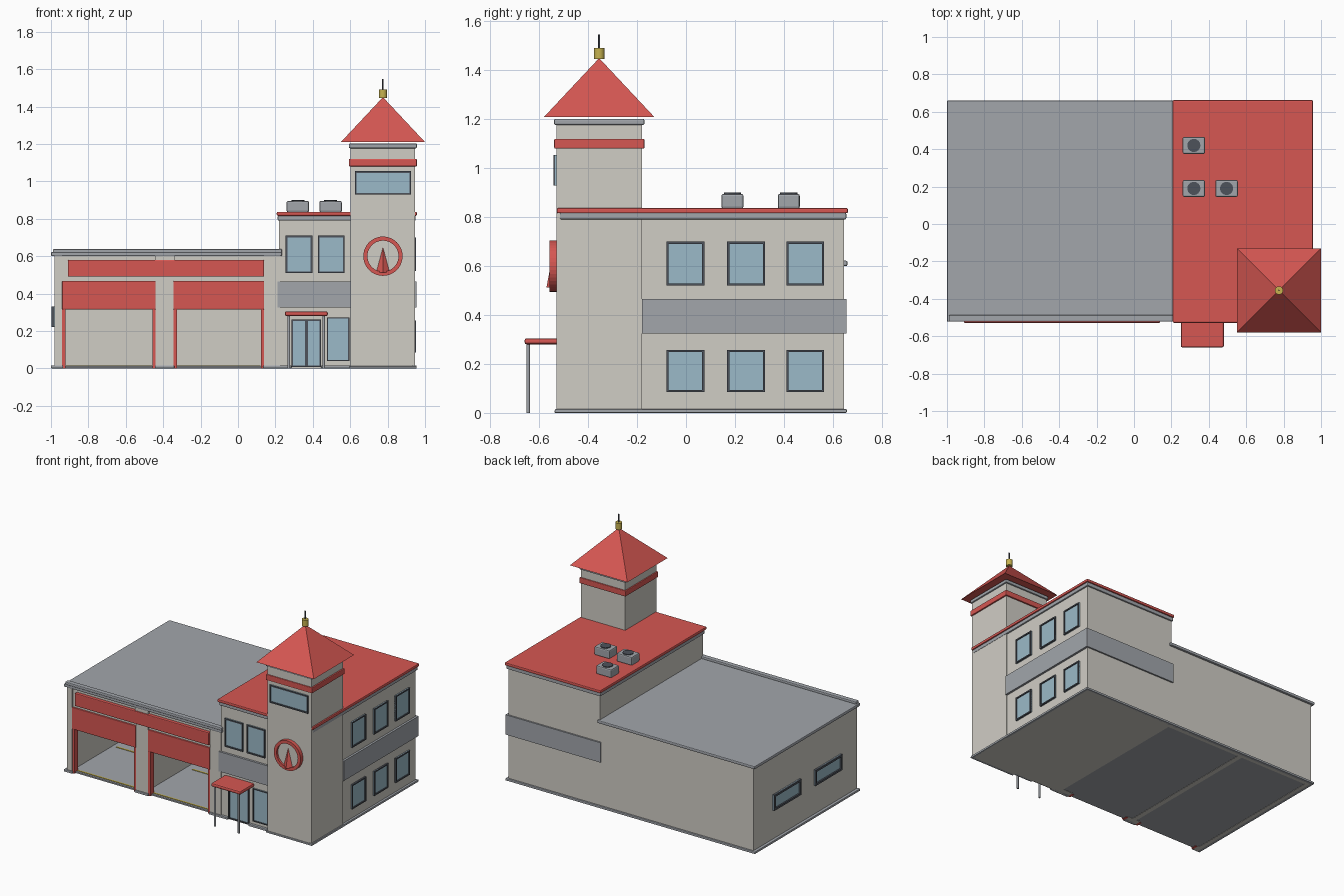
import bpy, bmesh, math
from mathutils import Matrix, Vector

cube = bpy.data.objects.get("Cube")
if cube:
    bpy.data.objects.remove(cube, do_unlink=True)


def material(name, rgb):
    m = bpy.data.materials.new(name)
    m.use_nodes = True
    m.diffuse_color = (*rgb, 1)
    m.node_tree.nodes["Principled BSDF"].inputs["Base Color"].default_value = (*rgb, 1)
    return m


WALL = material("warm white wall", (0.63, 0.61, 0.56))
RED = material("red", (0.67, 0.095, 0.085))
GREY = material("mid grey", (0.36, 0.38, 0.41))
GLASS = material("blue glass", (0.33, 0.49, 0.58))
FRAME = material("dark frame", (0.075, 0.085, 0.105))
GOLD = material("gold", (0.57, 0.45, 0.08))


def finish(bm, name, mat):
    mesh = bpy.data.meshes.new(name)
    bm.to_mesh(mesh)
    bm.free()
    mesh.materials.append(mat)
    ob = bpy.data.objects.new(name, mesh)
    bpy.context.scene.collection.objects.link(ob)
    return ob


def box(name, xs, ys, zs, mat, bevel=0):
    bm = bmesh.new()
    size = [abs(r[1] - r[0]) for r in (xs, ys, zs)]
    mid = Vector([(r[0] + r[1]) / 2 for r in (xs, ys, zs)])
    bmesh.ops.create_cube(bm, size=1, matrix=Matrix.Translation(mid) @ Matrix.Diagonal((*size, 1)))
    if bevel:
        bmesh.ops.bevel(bm, geom=bm.edges[:], offset=bevel, segments=2, profile=0.5, affect='EDGES')
    return finish(bm, name, mat)


def cone(name, centre, r1, r2, height, mat, sides=24, spin=0, tilt=0):
    bm = bmesh.new()
    m = Matrix.Translation(centre) @ Matrix.Rotation(tilt, 4, 'X') @ Matrix.Rotation(spin, 4, 'Z')
    bmesh.ops.create_cone(bm, cap_ends=True, segments=sides, radius1=r1, radius2=r2, depth=height, matrix=m)
    if sides > 4:
        for f in bm.faces:
            f.smooth = len(f.verts) == 4
        for e in bm.edges:
            e.smooth = all(f.smooth for f in e.link_faces)
    return finish(bm, name, mat)


def window(name, side, plane, us, zs, bar=0.009, proud=0.012):
    """Glass with a four-bar frame; side is front, left or right."""
    sign = 1 if side == "left" else -1

    def put(part, u, z, depth, mat):
        d = (plane - sign * 0.004, plane + sign * depth)
        box(name + part, u if side == "front" else d, d if side == "front" else u, z, mat)

    put("_glass", us, zs, 0.005, GLASS)
    for i, s in ((0, 1), (1, -1)):
        put("_jamb", sorted((us[i], us[i] + s * bar)), zs, proud, FRAME)
        put("_rail", us, sorted((zs[i], zs[i] + s * bar)), proud, FRAME)


FRONT, BACK = -0.505, 0.645

# Garage shell with two open bays
box("garage_back_wall", (-0.98, 0.22), (0.615, BACK), (0, 0.6), WALL)
box("garage_end_wall", (-0.98, -0.95), (FRONT, BACK), (0, 0.6), WALL)
box("garage_divider", (-0.41, -0.375), (FRONT, 0.62), (0, 0.6), WALL)
box("garage_floor", (-0.96, 0.22), (-0.5, 0.63), (0.002, 0.012), GREY)
box("garage_front_header", (-0.98, 0.22), (FRONT, -0.46), (0.465, 0.6), WALL)
for a, b in ((-0.98, -0.94), (-0.44, -0.345), (0.14, 0.225)):
    box("garage_pillar", (a, b), (FRONT - 0.008, -0.46), (0, 0.6), WALL)
box("pillar_cap", (-0.445, -0.34), (FRONT - 0.014, -0.48), (0.58, 0.602), WALL)

# Shutters, jambs and floor lines
for a, b in ((-0.94, -0.44), (-0.345, 0.14)):
    box("half_open_shutter", (a, b), (FRONT - 0.012, -0.475), (0.315, 0.468), RED, 0.004)
    for u in (a, b - 0.018):
        box("shutter_jamb", (u, u + 0.018), (FRONT - 0.006, -0.47), (0, 0.32), RED)
    for y in (-0.485, -0.05):
        box("floor_line", (a + 0.02, b - 0.02), (y, y + 0.012), (0.01, 0.015), GOLD)
box("garage_red_fascia", (-0.91, 0.14), (-0.528, -0.49), (0.49, 0.58), RED, 0.005)

# Garage roof
box("garage_roof", (-1, 0.235), (-0.522, 0.66), (0.6, 0.622), GREY, 0.006)
box("garage_front_coping", (-0.99, 0.235), (-0.522, -0.487), (0.617, 0.638), GREY, 0.006)
for y in (0.28, -0.18):
    window("garage_end_window", "right", -0.98, (y - 0.15, y + 0.15), (0.22, 0.33), 0.014, 0.016)

# Office block
box("office_walls", (0.22, 0.94), (FRONT, BACK), (0, 0.8), WALL)
box("office_cornice", (0.212, 0.95), (-0.516, 0.655), (0.79, 0.818), GREY, 0.006)
box("office_roof", (0.207, 0.957), (-0.528, 0.662), (0.816, 0.837), RED, 0.006)
box("office_front_band", (0.212, 0.61), (FRONT - 0.015, -0.48), (0.325, 0.465), GREY)
box("office_side_band", (0.9, 0.955), (-0.18, 0.655), (0.325, 0.465), GREY)
box("office_back_band", (0.212, 0.955), (0.6, 0.656), (0.325, 0.465), GREY)
for y in (-0.08, 0.168, 0.41):
    for z in ((0.085, 0.257), (0.52, 0.70)):
        window("office_side_window", "left", 0.94, (y, y + 0.155), z)
for a, b in ((0.255, 0.397), (0.428, 0.57)):
    window("office_front_window", "front", FRONT, (a, b), (0.51, 0.71))
window("lobby_window", "front", FRONT, (0.475, 0.595), (0.04, 0.272), 0.006)

# Entrance with canopy
for a, b in ((0.285, 0.365), (0.365, 0.445)):
    window("entrance_door", "front", FRONT, (a, b), (0.008, 0.262), 0.008)
box("canopy", (0.25, 0.48), (-0.66, -0.5), (0.28, 0.305), RED, 0.009)
for x in (0.272, 0.458):
    cone("canopy_post", (x, -0.645, 0.142), 0.007, 0.007, 0.284, GREY, 12)

# Base trim
box("base_trim_back", (-1, 0.955), (0.635, 0.657), (0, 0.016), GREY, 0.004)
box("base_trim_end", (-1, -0.975), (-0.522, 0.657), (0, 0.016), GREY, 0.004)
box("base_trim_side", (0.93, 0.955), (-0.535, 0.657), (0, 0.016), GREY, 0.004)
box("base_trim_tower", (0.595, 0.955), (-0.537, -0.515), (0, 0.012), GREY, 0.003)
for a, b in ((-1, -0.935), (-0.445, -0.34), (0.135, 0.285), (0.445, 0.6)):
    box("base_trim_front", (a, b), (-0.522, -0.49), (0, 0.016), GREY, 0.004)

# Rooftop air units
for x, y in ((0.32, 0.42), (0.32, 0.19), (0.495, 0.19)):
    box("air_unit", (x - 0.06, x + 0.06), (y - 0.045, y + 0.045), (0.835, 0.895), GREY, 0.008)
    cone("air_unit_fan", (x, y, 0.896), 0.035, 0.035, 0.008, FRAME)

# Tower
TX, TY = 0.775, -0.355
box("tower", (0.602, 0.947), (-0.53, -0.18), (0, 1.195), WALL)
box("tower_red_band", (0.593, 0.957), (-0.539, -0.17), (1.08, 1.12), RED, 0.005)
box("tower_cornice", (0.593, 0.957), (-0.539, -0.17), (1.177, 1.202), GREY, 0.006)
window("tower_window", "front", -0.53, (0.625, 0.925), (0.93, 1.055), 0.009)
cone("tower_roof", (TX, TY, 1.33), 0.225 * math.sqrt(2), 0, 0.24, RED, 4, math.pi / 4)
cone("roof_finial", (TX, TY, 1.468), 0.022, 0.022, 0.045, GOLD)
cone("antenna", (TX, TY, 1.515), 0.004, 0.004, 0.065, FRAME, 8)

# Round wall sign: ring, disc and a pointed wedge
bm = bmesh.new()
profile = [bm.verts.new((TX + r, y, 0.6)) for r, y in
           ((0.083, -0.528), (0.083, -0.557), (0.105, -0.557), (0.105, -0.528))]
loop = [bm.edges.new((profile[i], profile[(i + 1) % 4])) for i in range(4)]
bmesh.ops.spin(bm, geom=profile + loop, cent=(TX, 0, 0.6), axis=(0, 1, 0),
               angle=math.tau, steps=40, use_merge=True)
bmesh.ops.remove_doubles(bm, verts=bm.verts[:], dist=0.0001)
bmesh.ops.recalc_face_normals(bm, faces=bm.faces[:])
finish(bm, "sign_ring", RED)
cone("sign_disc", (TX, -0.535, 0.6), 0.09, 0.09, 0.014, WALL, 40, 0, math.pi / 2)
wedge = cone("sign_wedge", (0, 0, 0), 0.036, 0, 0.135, RED, 4)
wedge.scale = (1, 0.7, 1)
wedge.location = (TX, -0.545, 0.58)
